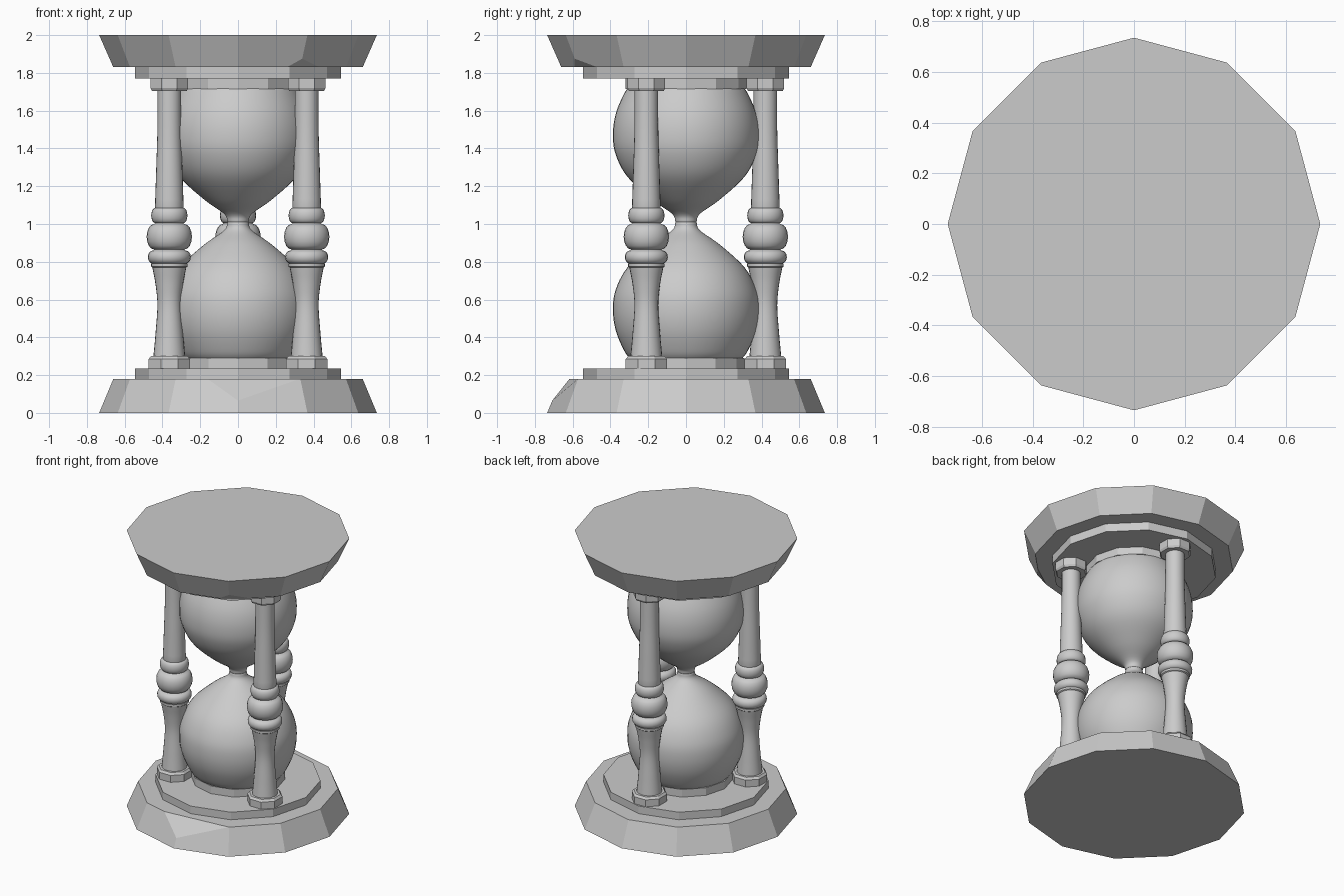
import bpy, bmesh, math
from mathutils import Vector

cube = bpy.data.objects.get("Cube")
if cube:
    bpy.data.objects.remove(cube, do_unlink=True)

grey = bpy.data.materials.new("stone_grey")
grey.use_nodes = True
tone = (0.6, 0.6, 0.6, 1)
grey.diffuse_color = tone
grey.node_tree.nodes["Principled BSDF"].inputs["Base Color"].default_value = tone


def lathe(name, profile, sides, place=(0, 0), turn=0.0, smooth=None, chips=()):
    """Revolve (radius, height) points, cap both ends, then slice off chips."""
    bm = bmesh.new()
    rings = []
    for r, z in profile:
        angles = [turn + math.tau * i / sides for i in range(sides)]
        rings.append([bm.verts.new((r * math.cos(a), r * math.sin(a), z)) for a in angles])
    for low, high in zip(rings, rings[1:]):
        for i in range(sides):
            j = (i + 1) % sides
            bm.faces.new((low[i], low[j], high[j], high[i]))
    bm.faces.new(rings[0][::-1])
    bm.faces.new(rings[-1])
    for chip in chips:
        a, b, c = map(Vector, chip)
        normal = (b - a).cross(c - a)
        if normal.dot(a - Vector((0, 0, 1 if a.z > 1.9 else a.z))) < 0:
            normal.negate()
        cut = bmesh.ops.bisect_plane(bm, geom=bm.verts[:] + bm.edges[:] + bm.faces[:],
                                     plane_co=a, plane_no=normal, clear_outer=True)
        edges = [e for e in cut["geom_cut"] if isinstance(e, bmesh.types.BMEdge)]
        bmesh.ops.contextual_create(bm, geom=edges)
    bmesh.ops.recalc_face_normals(bm, faces=bm.faces[:])
    mesh = bpy.data.meshes.new(name)
    bm.to_mesh(mesh)
    bm.free()
    mesh.materials.append(grey)
    if smooth:
        mesh.shade_smooth()
        mesh.set_sharp_from_angle(angle=math.radians(smooth))
    obj = bpy.data.objects.new(name, mesh)
    obj.location = (*place, 0)
    bpy.context.collection.objects.link(obj)
    return obj


def bead(radius, neck, low, high, steps=8):
    """Rounded ring profile between two heights."""
    mid, half = (low + high) / 2, (high - low) / 2
    arc = [math.pi * i / steps for i in range(steps + 1)]
    return [(neck + (radius - neck) * math.sin(t), mid - half * math.cos(t)) for t in arc]


def curve(points, steps=5):
    """Smooth curve through the points."""
    pts = [Vector(p) for p in points]
    pts = [2 * pts[0] - pts[1]] + pts + [2 * pts[-1] - pts[-2]]
    out = []
    for a, b, c, d in zip(pts, pts[1:], pts[2:], pts[3:]):
        for i in range(steps):
            t = i / steps
            p = (2 * b + (c - a) * t + (2 * a - 5 * b + 4 * c - d) * t**2
                 + (3 * b - a - 3 * c + d) * t**3) / 2
            out.append(tuple(p))
    return out + [tuple(points[-1])]


# Stepped bases, with worn corners
lathe("bottom_slab", [(0.735, 0), (0.66, 0.18)], 12,
      chips=[((-0.16, -0.617, 0.18), (0.33, -0.572, 0.18), (0, -0.708, 0.065))])
lathe("bottom_step", [(0.545, 0.18), (0.545, 0.235)], 12)
lathe("bottom_collar", [(0.31, 0.235), (0.31, 0.29)], 12)
lathe("top_slab", [(0.66, 1.83), (0.735, 2)], 12,
      chips=[((0.26, -0.59, 1.83), (0.36, -0.52, 1.83), (0.335, -0.58, 1.865))])
lathe("top_step", [(0.545, 1.77), (0.545, 1.83)], 12)
lathe("top_collar", [(0.32, 1.715), (0.32, 1.77)], 12)

# Glass: two bulbs joined by a narrow neck
half_glass = [(0.057, 1.015), (0.075, 1.055), (0.18, 1.13), (0.31, 1.25), (0.373, 1.37),
              (0.387, 1.48), (0.37, 1.59), (0.325, 1.695), (0.29, 1.74)]
lower = [(r, 2.02 - z) for r, z in half_glass[::-1]]
lathe("glass", curve(lower + half_glass), 48, smooth=40)

# Three turned pillars
shaft = curve([(0.085, 0.29), (0.073, 0.42), (0.063, 0.57), (0.073, 0.68), (0.09, 0.77)])
shaft += [(0.097, 0.775), (0.097, 0.79)]
shaft += bead(0.114, 0.085, 0.79, 0.86)
shaft += bead(0.12, 0.08, 0.865, 1.0)
shaft += bead(0.096, 0.075, 1.005, 1.085)
shaft += curve([(0.076, 1.09), (0.069, 1.3), (0.063, 1.5), (0.062, 1.72)])
for i, name in enumerate(("back", "right", "left")):
    angle = math.pi / 2 + math.tau * i / 3
    place = (0.42 * math.cos(angle), 0.42 * math.sin(angle))
    lathe(name + "_pillar", shaft, 24, place, smooth=40)
    lathe(name + "_pillar_foot", [(0.118, 0.235), (0.118, 0.285), (0.105, 0.3)], 8, place, math.pi / 8)
    lathe(name + "_pillar_cap", [(0.1, 1.705), (0.108, 1.72), (0.108, 1.77)], 8, place, math.pi / 8)
